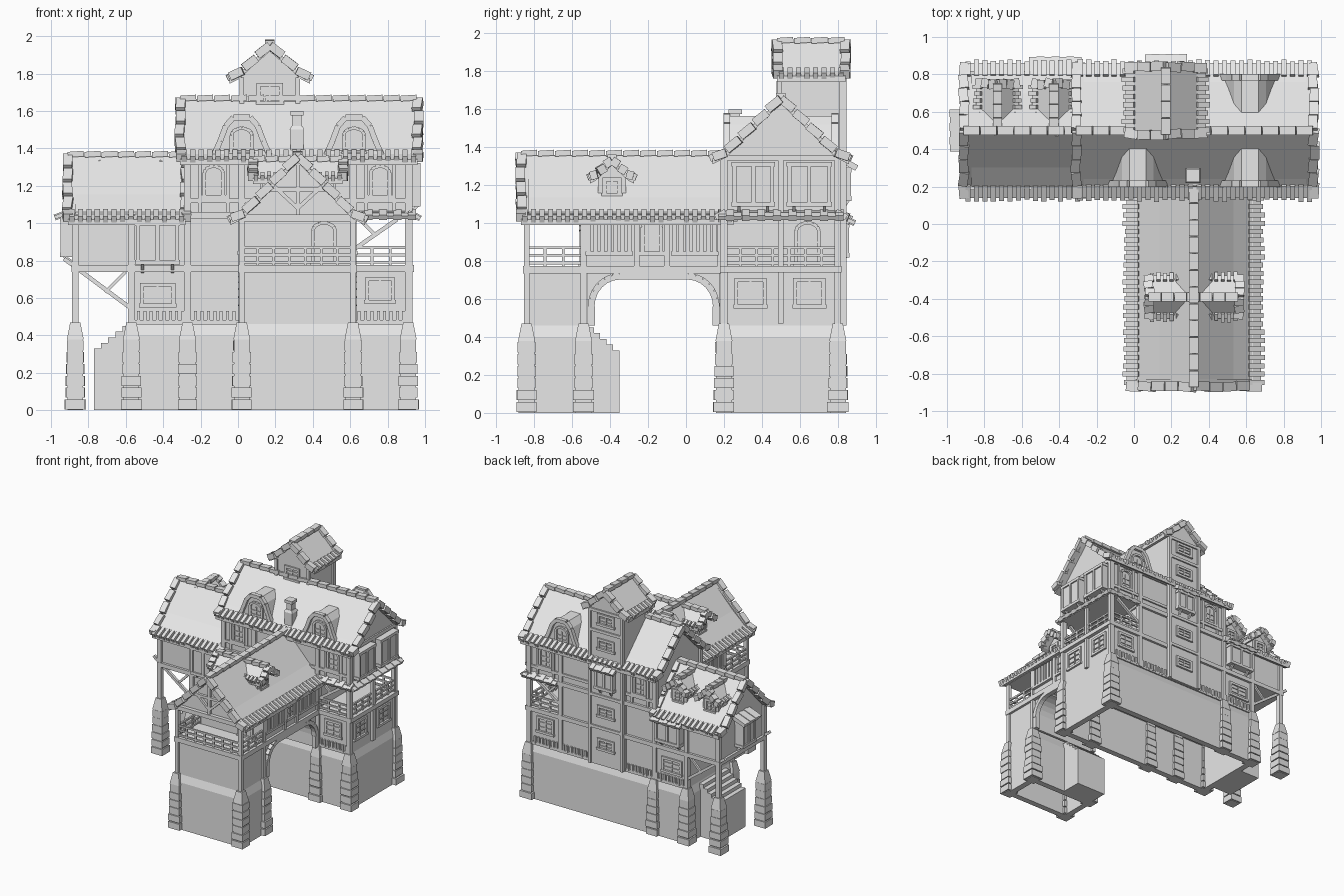
import bpy, bmesh, math, random
from collections import defaultdict
from mathutils import Vector, Matrix

random.seed(4)
cube = bpy.data.objects.get("Cube")
if cube:
    bpy.data.objects.remove(cube)

grey = bpy.data.materials.new("plain_grey")
grey.use_nodes = True
grey.diffuse_color = (0.8, 0.8, 0.8, 1)
grey.node_tree.nodes["Principled BSDF"].inputs["Base Color"].default_value = (0.8, 0.8, 0.8, 1)

parts = defaultdict(bmesh.new)


def loft(name, ring_a, ring_b):
    bm = parts[name]
    a = [bm.verts.new(p) for p in ring_a]
    b = [bm.verts.new(p) for p in ring_b]
    n = len(a)
    faces = [bm.faces.new(a[::-1]), bm.faces.new(b)]
    faces += [bm.faces.new((a[i], a[(i + 1) % n], b[(i + 1) % n], b[i])) for i in range(n)]
    bmesh.ops.recalc_face_normals(bm, faces=faces)


def rect(x0, x1, y0, y1, z):
    return [(x0, y0, z), (x1, y0, z), (x1, y1, z), (x0, y1, z)]


def box(name, x0, x1, y0, y1, z0, z1, inset=0):
    i = inset
    loft(name, rect(x0, x1, y0, y1, z0), rect(x0 + i, x1 - i, y0 + i, y1 - i, z1))


def beam(name, p, q, w=0.03, h=None):
    p, q = Vector(p), Vector(q)
    d = q - p
    m = Matrix.Translation((p + q) / 2) @ d.to_track_quat('X', 'Z').to_matrix().to_4x4()
    m = m @ Matrix.Diagonal((d.length, w, h or w, 1))
    bmesh.ops.create_cube(parts[name], size=1, matrix=m)


def place(axis, c, u, v, z):
    return (u, c + v, z) if axis == 'x' else (c + v, u, z)


def house(name, axis, c, half, u0, u1, z0, z1, top):
    prof = [(-half, z0), (half, z0), (half, z1), (0, top), (-half, z1)]
    loft(name, *[[place(axis, c, u, v, z) for v, z in prof] for u in (u0, u1)])


def roof(name, axis, c, w, u0, u1, rz, ez, flare=0.07, tile=0.045):
    # bent slab, then barrel tiles on eaves, verges and ridge
    t = 0.03
    kv, kz = w - flare, ez + flare * 0.5
    top = [(-w, ez), (-kv, kz), (0, rz), (kv, kz), (w, ez)]
    prof = top + [(v, z - t) for v, z in top[::-1]]
    loft(name, *[[place(axis, c, u, v, z) for v, z in prof] for u in (u0, u1)])
    n = max(3, round((u1 - u0) / tile))
    step = (u1 - u0) / n
    for i in range(n):
        u = u0 + (i + 0.5) * step
        for s in (-1, 1):
            over = random.uniform(0, 0.015)
            beam(name + "_eave_tiles", place(axis, c, u, s * kv, kz + 0.004),
                 place(axis, c, u, s * (w + over), ez), step * 0.6, 0.035)
        if i % 2 == 0:
            beam(name + "_ridge_tiles", place(axis, c, u - step / 2, 0, rz + 0.006),
                 place(axis, c, min(u + step * 1.4, u1), 0, rz + 0.012), 0.05, 0.03)
    m = max(3, round(w / 0.07))
    for u in (u0, u1):
        for s in (-1, 1):
            for i in range(m):
                ends = []
                for f, lift in ((i / m, 0), ((i + 0.95) / m, 0.012)):
                    v = f * w
                    z = rz + (kz - rz) * v / kv if v < kv else kz + (ez - kz) * (v - kv) / flare
                    ends.append(place(axis, c, u + random.uniform(-.006, .006), s * v, z + lift - 0.005))
                beam(name + "_verge_tiles", *ends, 0.05, 0.045)


def fbox(name, face, u0, u1, d0, d1, z0, z1):
    # box measured along a wall and outward from it
    axis, c, s = face
    a, b = sorted((c + s * d0, c + s * d1))
    if axis == 'y':
        box(name, u0, u1, a, b, z0, z1)
    else:
        box(name, a, b, u0, u1, z0, z1)


def fpt(face, u, d, z):
    axis, c, s = face
    return (u, c + s * d, z) if axis == 'y' else (c + s * d, u, z)


def window(face, u, w, z0, z1, arch=False, d=0.012):
    h = w / 2
    for a in (-h, h):
        fbox("window_frames", face, u + a - .01, u + a + .01, -.01, d, z0, z1)
    for k in range(1, 3):
        z = z0 + (z1 - z0) * k / 3
        fbox("window_frames", face, u - h, u + h, -.01, d * .6, z - .004, z + .004)
    fbox("window_frames", face, u - .005, u + .005, -.01, d * .6, z0, z1)
    fbox("window_frames", face, u - h - .015, u + h + .015, -.01, d * 1.4, z0 - .01, z0 + .01)
    if arch:
        pts = [fpt(face, u - h * math.cos(math.pi * i / 6), d / 2,
                   z1 + h * .7 * math.sin(math.pi * i / 6)) for i in range(7)]
        for p, q in zip(pts, pts[1:]):
            beam("window_frames", p, q, .018)
    else:
        fbox("window_frames", face, u - h - .01, u + h + .01, -.01, d, z1 - .01, z1 + .01)


def bay(face, u0, u1, z0, z1, depth=0.05, awning=True):
    fbox("bay_windows", face, u0 + .015, u1 - .015, -.01, depth, z0, z1)
    for u in (u0 + .015, (u0 + u1) / 2, u1 - .015):
        fbox("bay_frames", face, u - .01, u + .01, 0, depth + .01, z0, z1)
    for z in (z0, z1):
        fbox("bay_frames", face, u0, u1, 0, depth + .012, z - .012, z + .012)
    for u in (u0 + .04, u1 - .04):
        beam("bay_brackets", fpt(face, u, 0, z0 - .05), fpt(face, u, depth, z0), .016)
    if awning:
        tiles(face, u0 - .02, u1 + .02, depth + .04, z1 + .055, z1 + .01)


def tiles(face, u0, u1, depth, za, zb):
    n = round((u1 - u0) / .04)
    for i in range(n):
        u = u0 + (i + .5) * (u1 - u0) / n
        beam("awning_tiles", fpt(face, u, -.01, za), fpt(face, u, depth, zb), .041, .02 + .012 * (i % 2))


def railing(p, q):
    p, q = Vector(p), Vector(q)
    for z in (.79, .83, .87):
        beam("railings", (*p, z), (*q, z), .014)
    n = max(2, round((q - p).length / .09))
    for i in range(n + 1):
        r = p.lerp(q, i / n)
        beam("railings", (*r, .76), (*r, .875), .014)


# stone bases, hollow and open underneath
for x0, x1, y0, y1 in ((-.59, .93, .18, .82), (0, .635, -.86, -.52)):
    for a in ((x0, x0 + .05, y0, y1), (x1 - .05, x1, y0, y1), (x0, x1, y0, y0 + .05), (x0, x1, y1 - .05, y1)):
        box("stone_base", *a, 0, .4)
    box("stone_base", x0, x1, y0, y1, .4, .46, .02)
for i in range(5):
    box("side_stairs", -.58 - .038 * (i + 1), -.58, .3, .65, 0, .45 - .03 * i)
    box("arch_stairs", .02, .3, -.54, -.52 + .034 * (i + 1), 0, .45 - .03 * i)

# tapered stone pillars in courses
main_x = (-.87, -.57, -.27, .02, .615, .91)
pillars = [(x, .2) for x in main_x] + [(x, .8) for x in (-.87, -.57, -.27, .91)]
pillars += [(x, y) for x in (.02, .615) for y in (-.84, -.54)]
for x, y in pillars:
    box("pillar_cores", x - .042, x + .042, y - .042, y + .042, 0, .38)
    for i in range(6):
        h = .054 - .002 * i + random.uniform(-.003, .003)
        box("pillar_stones", x - h, x + h, y - h, y + h, i * .063 + .004, i * .063 + .058)
    box("pillar_caps", x - .045, x + .045, y - .045, y + .045, .378, .47, .018)

# wall bodies
box("ground_storey", -.57, .91, .2, .8, .46, .77)
box("middle_storey", -.57, .615, .2, .8, .76, 1.04)
house("upper_storey", 'x', .5, .3, -.27, .92, 1.03, 1.37, 1.63)
house("side_block", 'x', .5, .3, -.87, -.25, .74, 1.06, 1.33)
house("tower", 'y', .17, .15, .49, .83, .46, 1.79, 1.92)
box("wing_ground_storey", .02, .615, -.84, -.54, .46, .77)
box("wing_middle_storey", .02, .615, -.55, .21, .74, 1.04)
house("wing_attic", 'y', .3175, .3, -.83, .3, 1.02, 1.06, 1.33)

# vaulted corners of the passage
for y, s in ((-.52, 1), (.18, -1)):
    arc = [(y + s * (.02 + .15 * (1 - math.cos(a))), .56 + .16 * math.sin(a))
           for a in [math.pi / 2 * i / 6 for i in range(7)]]
    prof = [(y, .46), (y + s * .02, .46)] + arc + [(y + s * .17, .76), (y, .76)]
    loft("passage_vault", *[[(x, a, b) for a, b in prof] for x in (.03, .605)])
    edge = [(y + s * .02, .46)] + arc + [(-.17, .72)]
    for x in (.02, .615):
        for p, q in zip(edge, edge[1:]):
            beam("passage_arch_beams", (x, *p), (x, *q), .04, .035)

# main roofs
roof("main_roof", 'x', .5, .36, -.31, .96, 1.66, 1.34)
roof("side_roof", 'x', .5, .36, -.91, -.28, 1.36, 1.02)
roof("wing_roof", 'y', .32, .36, -.87, .25, 1.36, 1.02)
roof("tower_roof", 'y', .17, .215, .48, .84, 1.955, 1.775, .05)

# gabled dormers
roof("wing_dormer_roof", 'x', -.39, .115, .08, .56, 1.335, 1.24, .03, .035)
house("wing_dormer", 'x', -.39, .075, .13, .51, 1.08, 1.24, 1.31)
for s, c in ((-1, .13), (1, .51)):
    window(('x', c, s), -.39, .08, 1.15, 1.23)
for x in (-.73, -.43):
    roof("side_dormer_roof", 'y', x, .115, .5, .75, 1.325, 1.225, .03, .035)
    house("side_dormer", 'y', x, .075, .48, .71, 1.08, 1.23, 1.3)
    window(('y', .71, 1), x, .08, 1.13, 1.22)

# bell shaped dormers
for x, face in ((.02, ('y', .22, -1)), (.62, ('y', .22, -1)), (.62, ('y', .78, 1))):
    half = [(.15, 1.36), (.115, 1.44), (.085, 1.52), (.045, 1.565)]
    out = [(-a, z) for a, z in half] + [(a, z) for a, z in half[::-1]]
    loft("bell_dormers", *[[fpt(face, x + a, d, z) for a, z in out] for d in (0, -.24)])
    for p, q in zip(out, out[1:]):
        beam("bell_dormer_hoods", fpt(face, x + p[0], .005, p[1]), fpt(face, x + q[0], .005, q[1]), .035, .03)
    window(face, x, .11, 1.37, 1.47, True)

# chimney
box("chimney", .28, .35, .225, .295, 1.3, 1.5)
box("chimney", .275, .355, .22, .3, 1.5, 1.52, .012)
box("chimney", .29, .34, .235, .285, 1.52, 1.58)
box("chimney", .28, .35, .225, .295, 1.575, 1.6)

# floor slabs and timber posts
box("floor_beams", -.89, .94, .18, .82, .74, .775)
box("floor_beams", 0, .635, -.86, .2, .735, .775)
box("floor_beams", -.29, .94, .18, .82, 1.025, 1.06)
box("floor_beams", 0, .635, -.86, .2, 1.01, 1.045)
for y in (.2, .8):
    for x in main_x:
        top = 1.05 if x < -.3 else 1.36
        box("timber_posts", x - .018, x + .018, y - .018, y + .018, .46, top)
    for x in (-.13, .76):
        box("timber_posts", x - .085, x - .065, y - .01, y + .01, 1.05, 1.35)
        box("timber_posts", x + .065, x + .085, y - .01, y + .01, 1.05, 1.35)
    for z in (.47, 1.12, 1.34):
        box("timber_rails", -.57 if z < 1 else -.27, .92, y - .012, y + .012, z - .012, z + .012)
    # braces below the overhang and beside the balcony
    beam("braces", (-.93, y, .81), (-.58, y, .55), .022)
    beam("braces", (-.71, y, .63), (-.6, y, .74), .018)
    beam("braces", (.62, y, .86), (.85, y, 1.02), .022)
    beam("braces", (.65, y, 1.02), (.73, y, .94), .018)
for x in (.02, .615):
    for y in (-.84, -.54, -.26, -.1, .18):
        box("timber_posts", x - .015, x + .015, y - .015, y + .015, .46 if y < -.5 else .76, 1.04)
for y in (.2, .5, .8):
    for x in (-.87, .92):
        box("timber_posts", x - .012, x + .012, y - .015, y + .015, .47 if x > 0 or y != .5 else .76, 1.04 if x < 0 else 1.36)
for x in (.02, .32):
    box("tower_timbers", x - .012, x + .012, .81, .845, .46, 1.78)
    box("tower_timbers", x - .012, x + .012, .48, .505, 1.5, 1.78)
for z in (.78, 1.05, 1.36, 1.6, 1.77):
    box("tower_timbers", .01, .33, .82, .842, z - .012, z + .012)
box("upper_gable_tie", .905, .932, .19, .81, 1.33, 1.36)
for s in (-1, 1):
    beam("wing_truss", (.32 + s * .3, -.84, 1.05), (.32, -.84, 1.34), .025)
    beam("wing_truss", (.32, -.84, 1.08), (.32 + s * .13, -.84, 1.2), .02)
beam("wing_truss", (.32, -.84, 1.03), (.32, -.84, 1.34), .022)
beam("wing_truss", (.15, -.84, 1.18), (.49, -.84, 1.18), .022)

# skirt roof around the corner balcony
tiles(('x', .92, 1), .17, .83, .055, 1.06, 1.025)
for face in (('y', .2, -1), ('y', .8, 1)):
    tiles(face, .64, .95, .045, 1.06, 1.03)

# balcony railings
for p, q in (((.02, -.84), (.615, -.84)), ((.02, -.84), (.02, -.55)), ((.615, -.84), (.615, -.55)),
             ((.91, .2), (.91, .8)), ((.62, .2), (.91, .2)), ((.62, .8), (.91, .8))):
    railing(p, q)

# rows of short slats at the foot of the walls
front, back, right, left = ('y', .2, -1), ('y', .8, 1), ('x', .92, 1), ('x', -.87, -1)
for face, u0, u1 in ((front, -.54, 0), (front, .64, .9), (back, -.54, 0), (back, .34, .9)):
    for i in range(round((u1 - u0) / .034)):
        fbox("foot_slats", face, u0 + i * .034, u0 + i * .034 + .016, 0, .014, .47, .53)

# bays, doors and windows
bay(front, -.55, -.31, .79, 1.0, .05, False)
bay(back, -.54, -.3, .83, .99)
bay(right, .24, .47, 1.1, 1.31, .045, False)
bay(right, .53, .77, 1.1, 1.31, .045, False)
bay(left, .41, .59, .83, 1.02, .07)
bay(('y', .83, 1), .08, .26, 1.13, 1.28, .03)
for face in (front, back):
    for x in (-.13, .76):
        window(face, x, .1, 1.14, 1.27, True)
    window(face, -.43, .17, .56, .67)
    window(face, .76, .14, .58, .7)
window(('y', -.55, -1), .46, .12, .78, .96, True)
window(('x', .615, 1), .64, .12, .78, .96, True)
for y in (.34, .65):
    window(('x', .91, 1), y, .15, .56, .7)
for z in (.6, .88, 1.45, 1.66):
    window(('y', .83, 1), .17, .14, z, z + .08)
window(('y', .49, -1), .17, .12, 1.64, 1.74)
for face in (('x', .615, 1), ('x', .02, -1)):
    window(face, -.18, .1, .84, .98, True)
    for u0, u1 in ((-.53, -.28), (-.08, .17)):
        for i in range(7):
            u = u0 + (i + .5) * (u1 - u0) / 7
            fbox("wing_shutters", face, u - .012, u + .012, 0, .018, .84, 1.0)
        fbox("wing_shutters", face, u0, u1, 0, .024, .83, .85)

# turn the collected parts into objects
for name, bm in parts.items():
    mesh = bpy.data.meshes.new(name)
    bm.to_mesh(mesh)
    bm.free()
    mesh.materials.append(grey)
    bpy.context.scene.collection.objects.link(bpy.data.objects.new(name, mesh))
